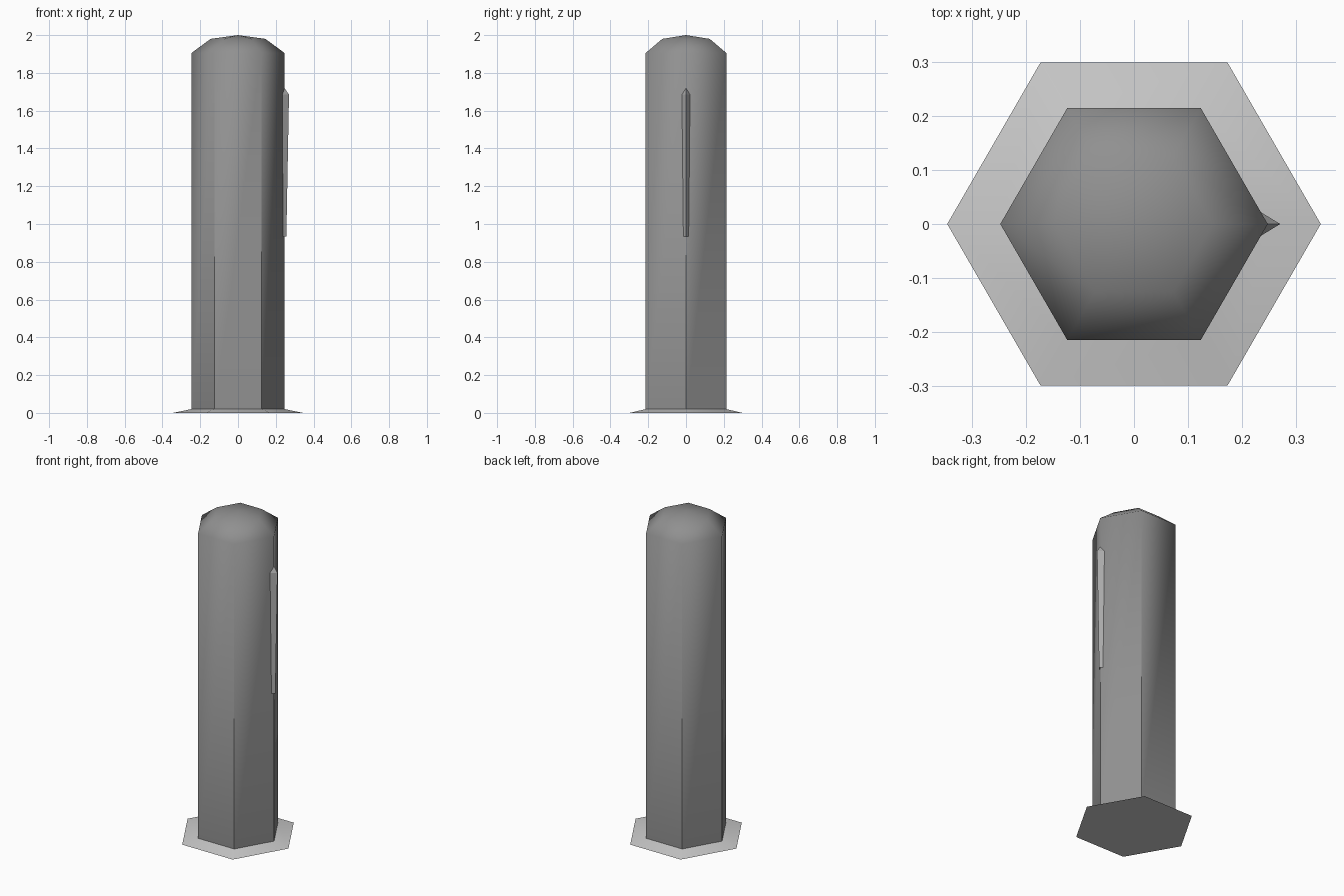
import bpy, bmesh
from math import cos, sin, tau

if "Cube" in bpy.data.objects:
    bpy.data.objects.remove(bpy.data.objects["Cube"])


def hexagon(r, z):
    return [(r * cos(tau * i / 6), r * sin(tau * i / 6), z) for i in range(6)]


def loft(name, rings, grey, tip=None):
    """Skin closed rings from bottom to top, ending in a cap or a tip point."""
    bm = bmesh.new()
    rows = [[bm.verts.new(p) for p in ring] for ring in rings]
    n = len(rows[0])
    for a, b in zip(rows, rows[1:]):
        for i in range(n):
            j = (i + 1) % n
            bm.faces.new((a[i], a[j], b[j], b[i]))
    bm.faces.new(rows[0][::-1])
    if tip:
        t = bm.verts.new(tip)
        for i in range(n):
            bm.faces.new((rows[-1][i], rows[-1][(i + 1) % n], t))
    else:
        bm.faces.new(rows[-1])
    bmesh.ops.recalc_face_normals(bm, faces=bm.faces)
    mesh = bpy.data.meshes.new(name)
    bm.to_mesh(mesh)
    bm.free()
    mat = bpy.data.materials.new(name + "_grey")
    mat.diffuse_color = (grey, grey, grey, 1)
    mat.use_nodes = True
    mat.node_tree.nodes["Principled BSDF"].inputs["Base Color"].default_value = mat.diffuse_color
    mesh.materials.append(mat)
    obj = bpy.data.objects.new(name, mesh)
    bpy.context.collection.objects.link(obj)
    return obj


# Dark six-sided column: crisp corners at the foot blending to a soft top
R = 0.247
column = loft("column", [hexagon(R, 0.005), hexagon(R, 1.905),
                         hexagon(0.145, 1.98)], 0.28, tip=(0, 0, 2.0))
mesh = column.data
mesh.shade_smooth()
for e in mesh.edges:
    e.use_edge_sharp = min(mesh.vertices[v].co.z for v in e.vertices) < 0.1

# Thin, paler sloping flange around the foot, smooth on its upper side
flange = loft("base_flange", [hexagon(0.345, 0.0), hexagon(R, 0.02)], 0.65)
mesh = flange.data
mesh.shade_smooth()
for e in mesh.edges:
    z = [mesh.vertices[v].co.z for v in e.vertices]
    e.use_edge_sharp = z[0] == z[1]


# Narrow pointed ridge on the right-hand corner
def ridge_section(x_back, x_out, half, z_back, z_out):
    return [(x_back, -half, z_back), (x_out, 0, z_out), (x_back, half, z_back)]


loft("side_ridge", [ridge_section(0.239, 0.256, 0.014, 0.935, 0.935),
                    ridge_section(0.234, 0.27, 0.022, 1.685, 1.685)],
     0.42, tip=(0.243, 0, 1.725))
